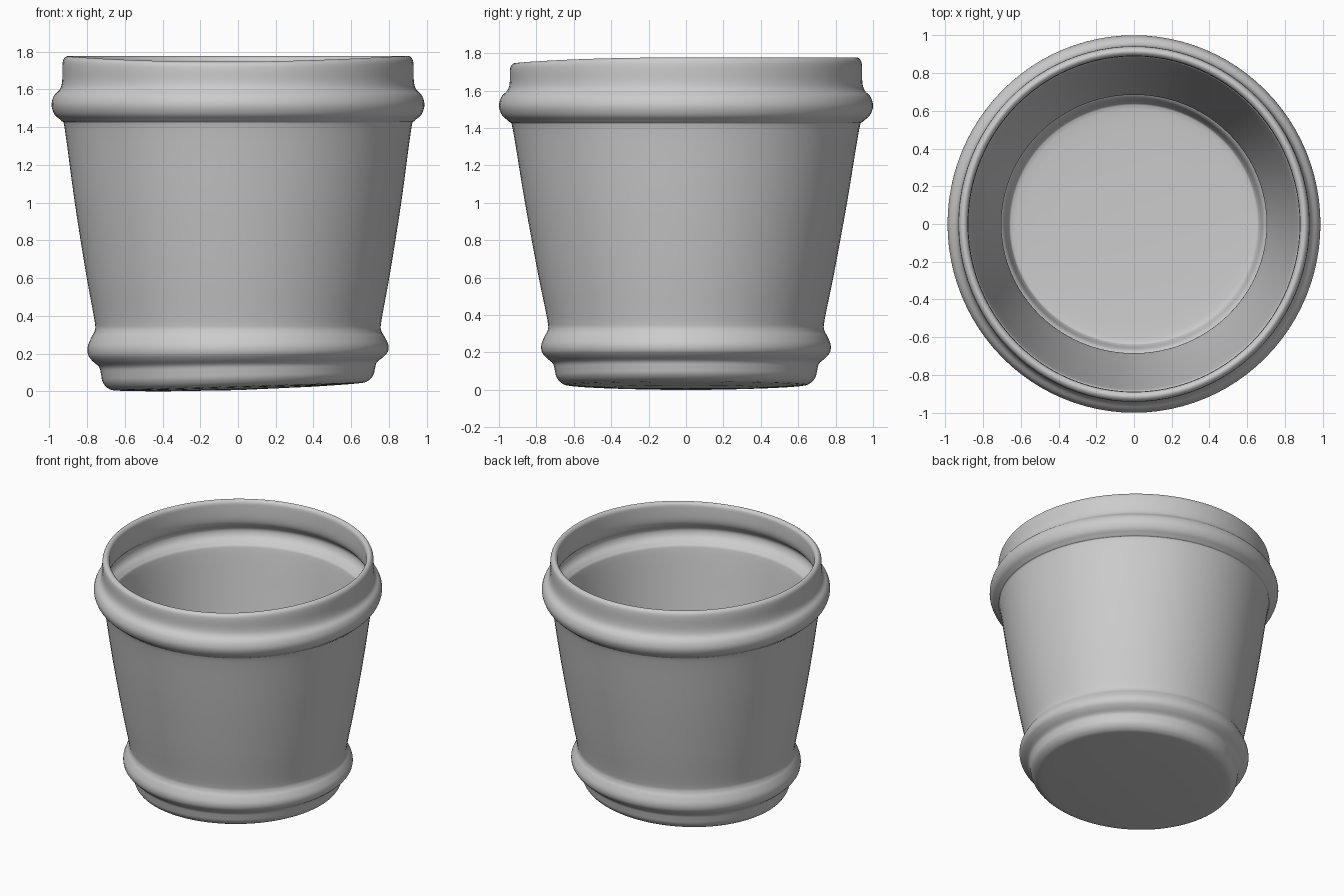
import bpy, bmesh, math
from mathutils import Vector

if "Cube" in bpy.data.objects:
    bpy.data.objects.remove(bpy.data.objects["Cube"])

SEG, SUB = 96, 4

# Outer wall from underside edge to lip, then inner wall down to the floor (radius, height)
profile = [
    (0.40, 0.006), (0.62, 0.016), (0.675, 0.028), (0.705, 0.06), (0.715, 0.10), (0.725, 0.135),
    (0.76, 0.165), (0.783, 0.195), (0.786, 0.235), (0.768, 0.28), (0.75, 0.315),
    (0.752, 0.37), (0.80, 0.62), (0.865, 1.00), (0.922, 1.38), (0.94, 1.425),
    (0.978, 1.46), (0.995, 1.51), (0.982, 1.56), (0.95, 1.595), (0.938, 1.64),
    (0.937, 1.72), (0.93, 1.755), (0.91, 1.77), (0.89, 1.755), (0.885, 1.72),
    (0.885, 1.63), (0.90, 1.58), (0.938, 1.54), (0.945, 1.51), (0.93, 1.475),
    (0.89, 1.44), (0.87, 1.38), (0.812, 1.00), (0.748, 0.62), (0.70, 0.37),
    (0.698, 0.315), (0.72, 0.27), (0.735, 0.235), (0.73, 0.205), (0.685, 0.17),
    (0.668, 0.13), (0.655, 0.09), (0.62, 0.07), (0.40, 0.058),
]


def smooth_curve(pts):
    """Catmull-Rom sampling of the profile."""
    p = [Vector(q) for q in pts]
    p = [p[0]] + p + [p[-1]]
    out = []
    for i in range(1, len(p) - 2):
        a, b, c, d = p[i - 1:i + 3]
        for k in range(SUB):
            t = k / SUB
            out.append(0.5 * (2 * b + (c - a) * t + (2 * a - 5 * b + 4 * c - d) * t * t
                              + (3 * b - a - 3 * c + d) * t ** 3))
    return out + [p[-1]]


def place(r, z, ang):
    """Turned point with the slight hand-made irregularities."""
    low = 1 - min(z / 1.5, 1)
    x = r * math.cos(ang) * (0.993 + 0.024 * low)
    y = r * math.sin(ang) * (1.005 - 0.025 * low)
    base = max(0, 1 - z / 0.3)
    rim = max(0, (z - 1.6) / 0.17)
    z += 0.032 * x * base                                        # tilted foot
    z -= 0.03 * rim * max(0, -math.sin(ang + 0.1)) ** 2          # dip in the front lip
    return x, y, z


# Pot shell
bm = bmesh.new()
rings = [[bm.verts.new(place(r, z, 2 * math.pi * i / SEG)) for i in range(SEG)]
         for r, z in smooth_curve(profile)]
for a, b in zip(rings, rings[1:]):
    for i in range(SEG):
        j = (i + 1) % SEG
        bm.faces.new((a[i], a[j], b[j], b[i]))

# Underside and floor discs
for ring, z in ((rings[0], 0.0), (rings[-1], 0.055)):
    c = bm.verts.new((0, 0, z))
    for i in range(SEG):
        bm.faces.new((ring[i], ring[(i + 1) % SEG], c))
bmesh.ops.recalc_face_normals(bm, faces=bm.faces)

# Stand on the ground
lowest = min(v.co.z for v in bm.verts)
for v in bm.verts:
    v.co.z -= lowest
for f in bm.faces:
    f.smooth = True

mesh = bpy.data.meshes.new("flower_pot")
bm.to_mesh(mesh)
bm.free()
pot = bpy.data.objects.new("flower_pot", mesh)
bpy.context.collection.objects.link(pot)
